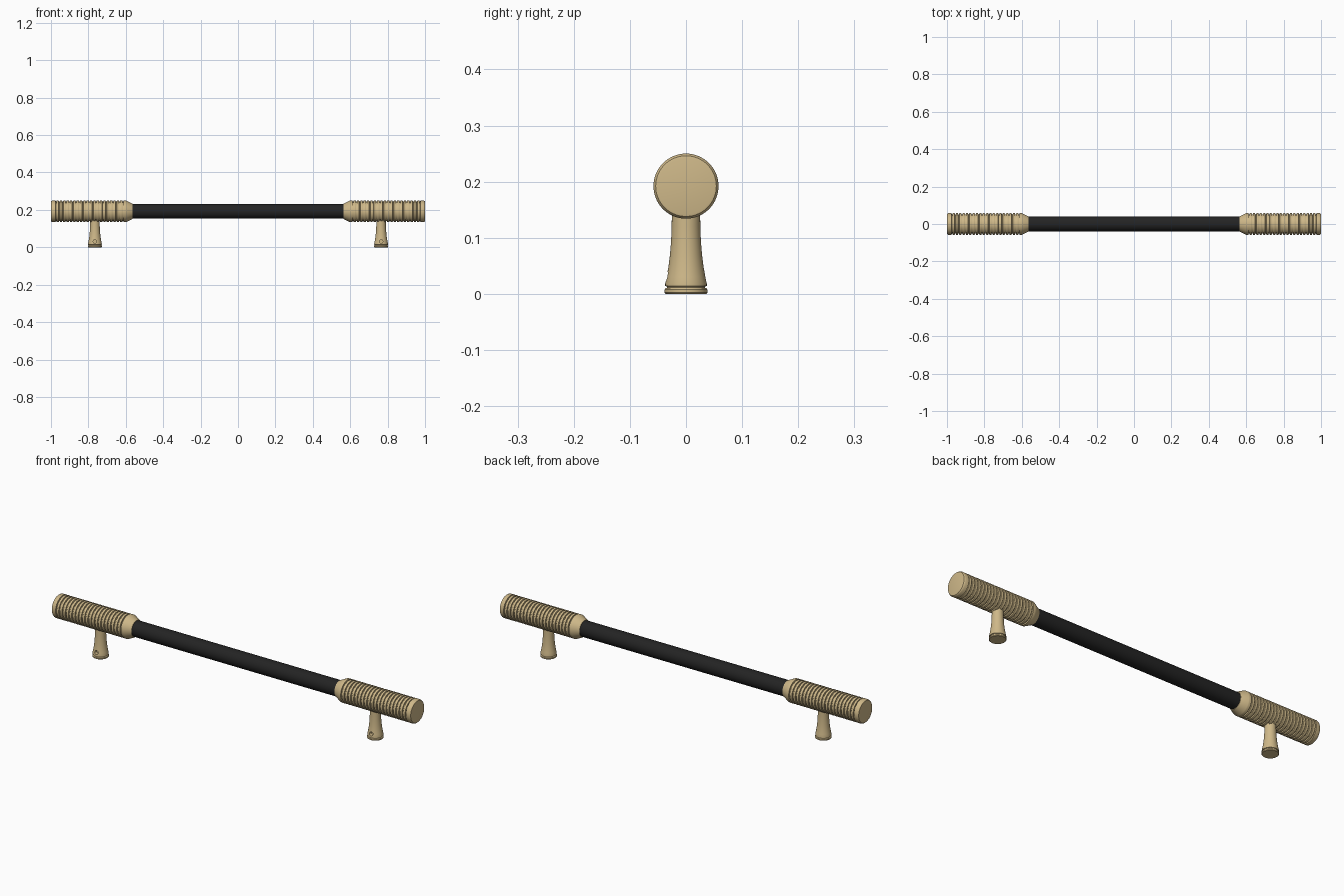
import bpy, bmesh, math
from mathutils import Matrix, Vector

cube = bpy.data.objects.get("Cube")
if cube:
    bpy.data.objects.remove(cube, do_unlink=True)

AXIS_Z = 0.192
POST_X = 0.765
SEGMENTS = 64


def material(name, colour):
    mat = bpy.data.materials.new(name)
    mat.use_nodes = True
    mat.diffuse_color = colour
    mat.node_tree.nodes["Principled BSDF"].inputs["Base Color"].default_value = colour
    return mat


brass = material("satin brass", (0.62, 0.48, 0.25, 1))
black = material("matte black", (0.017, 0.017, 0.017, 1))


def lathe(name, profile, mat, location, along_x=0):
    """Revolve (radius, height) points about z, then lay along +x or -x if asked."""
    bm = bmesh.new()
    rings = []
    for r, h in profile:
        rings.append([bm.verts.new((r * math.cos(a), r * math.sin(a), h))
                      for a in (math.tau * i / SEGMENTS for i in range(SEGMENTS))])
    for low, high in zip(rings, rings[1:]):
        for i in range(SEGMENTS):
            j = (i + 1) % SEGMENTS
            bm.faces.new((low[i], low[j], high[j], high[i]))
    bm.faces.new(rings[0])
    bm.faces.new(rings[-1])
    if along_x:
        bm.transform(Matrix.Rotation(along_x * math.pi / 2, 4, 'Y'))
    bmesh.ops.recalc_face_normals(bm, faces=bm.faces)
    mesh = bpy.data.meshes.new(name)
    bm.to_mesh(mesh)
    bm.free()
    mesh.materials.append(mat)
    obj = bpy.data.objects.new(name, mesh)
    obj.location = location
    bpy.context.collection.objects.link(obj)
    return obj


def smooth(obj):
    bpy.ops.object.select_all(action='DESELECT')
    obj.select_set(True)
    bpy.context.view_layer.objects.active = obj
    bpy.ops.object.shade_smooth_by_angle(angle=math.radians(30))


# Black centre bar
smooth(lathe("centre_bar", [(0.039, -0.58), (0.039, 0.58)], black, (0, 0, AXIS_Z), 1))

# Grip profile: tapered collar, rows of ribs, plain end cap
R, GROOVE = 0.058, 0.0515
grip = [(0.041, 0.565), (0.057, 0.597), (R, 0.601), (R, 0.612)]
RIBS, START, END = 20, 0.612, 0.97
pitch = (END - START) / RIBS
for i in range(RIBS):
    x = START + i * pitch
    grip += [(GROOVE, x + 0.001), (GROOVE, x + 0.3 * pitch),
             (R - 0.001, x + 0.36 * pitch), (R, x + 0.5 * pitch),
             (R, x + 0.86 * pitch), (R - 0.001, x + pitch)]
grip += [(GROOVE, END + 0.001), (GROOVE, END + 0.004), (R, END + 0.005),
         (R, 0.992), (0.0565, 0.996), (0.054, 0.999), (0.05, 1.0)]

# Flared post with a grooved foot
post = [(0.036, 0), (0.038, 0.002), (0.038, 0.008), (0.0365, 0.010),
        (0.034, 0.011), (0.034, 0.013), (0.037, 0.014), (0.037, 0.018),
        (0.0345, 0.03), (0.031, 0.05), (0.0285, 0.07), (0.0265, 0.095),
        (0.0255, 0.12), (0.025, 0.17)]

for side, label in ((1, "left"), (-1, "right")):
    smooth(lathe(label + "_grip", grip, brass, (0, 0, AXIS_Z), side))
    leg = lathe(label + "_post", post, brass, (side * POST_X, 0, 0))

    # Set-screw hole drilled into the front of the post
    bpy.ops.mesh.primitive_cylinder_add(
        vertices=24, radius=0.0095, depth=0.03,
        location=(side * POST_X, -0.034, 0.031), rotation=(math.pi / 2, 0, 0))
    drill = bpy.context.object
    drill.name = label + "_drill"
    drill.data.materials.append(brass)
    cut = leg.modifiers.new("screw_hole", 'BOOLEAN')
    cut.object = drill
    cut.operation = 'DIFFERENCE'
    cut.solver = 'EXACT'
    bpy.context.view_layer.objects.active = leg
    bpy.ops.object.modifier_apply(modifier=cut.name)
    bpy.data.objects.remove(drill, do_unlink=True)
    smooth(leg)
